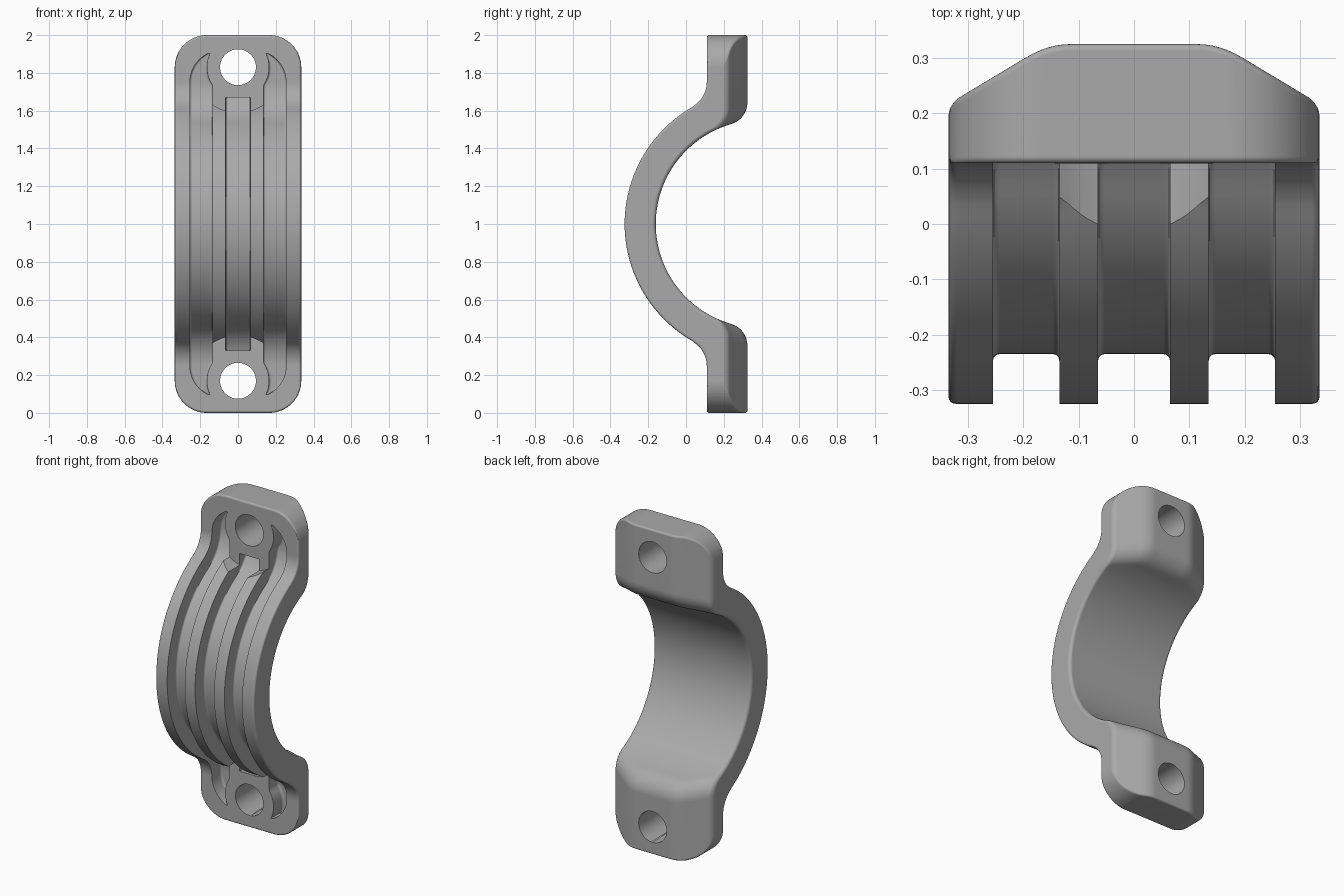
import bpy, bmesh
from math import sin, cos, pi, sqrt, atan2

cube = bpy.data.objects.get("Cube")
if cube:
    bpy.data.objects.remove(cube, do_unlink=True)

# Main dimensions; heights h are measured from the middle, z = 1
HALF_W, CORNER = 0.335, 0.17
AXIS_Y, R_OUT, R_IN = 0.39, 0.715, 0.55
FRONT, BACK = 0.11, 0.325
NECK_Y, NECK_H, NECK_R = -0.04, 0.752, 0.15
NECK_A = atan2(NECK_H, AXIS_Y - NECK_Y)
HOLE_H, DEPTH = 0.83, 0.09


def steps(a, b, n):
    return [a + (b - a) * i / n for i in range(n + 1)]


def arc(cy, cz, r, a, b, n):
    return [(cy + r * cos(t), cz + r * sin(t)) for t in steps(a, b, n)]


def loft(name, rings):
    """Skin a row of closed rings and cap both ends."""
    bm = bmesh.new()
    rows = [[bm.verts.new(p) for p in ring] for ring in rings]
    n = len(rows[0])
    for a, b in zip(rows, rows[1:]):
        for i in range(n):
            j = (i + 1) % n
            bm.faces.new((a[i], a[j], b[j], b[i]))
    bm.faces.new(rows[0])
    bm.faces.new(rows[-1])
    bmesh.ops.recalc_face_normals(bm, faces=bm.faces)
    mesh = bpy.data.meshes.new(name)
    bm.to_mesh(mesh)
    bm.free()
    obj = bpy.data.objects.new(name, mesh)
    bpy.context.collection.objects.link(obj)
    return obj


def edge_round(x, r):
    """How far a rounded side edge has dropped at x."""
    t = max(0.0, x - (HALF_W - r))
    return r - sqrt(max(0.0, r * r - t * t))


def section(x):
    """Side profile at x: arched strap with a flange at each end."""
    ax = abs(x)
    e, e_in = edge_round(ax, 0.012), edge_round(ax, 0.02)
    d, w = ax - 0.155, 0.04
    slope = 0 if d < -w else (d + w) ** 2 / (4 * w) if d < w else d
    yf, yb = FRONT + e, BACK - 0.6 * slope - e_in
    t = max(0.0, ax - (HALF_W - CORNER))
    top = HOLE_H + sqrt(max(0.0, CORNER ** 2 - t * t))
    rc, rb = 0.012, 0.12
    r = R_IN + e_in
    cy = yb - rb
    cz = sqrt((r + rb) ** 2 - (AXIS_Y - cy) ** 2)
    a = atan2(cz, AXIS_Y - cy)
    half = arc(AXIS_Y, 0, R_OUT - e, pi, pi - NECK_A, 26)
    half += arc(NECK_Y, NECK_H, NECK_R + e, -NECK_A, 0, 10)[1:]
    half += arc(yf + rc, top - rc, rc, pi, pi / 2, 4)
    half += arc(yb - rc, top - rc, rc, pi / 2, 0, 4)
    half += arc(cy, cz, rb, 0, -a, 10)
    half += arc(AXIS_Y, 0, r, pi - a, pi, 26)[1:]
    lower = [(y, -h) for y, h in reversed(half[1:-1])]
    return [(x, y, 1 + h) for y, h in half + lower]


# Strap body, skinned across its width
xs = set(steps(0, 0.1, 2) + steps(0.115, 0.195, 8))
xs |= {HALF_W - CORNER + CORNER * sin(t) for t in steps(0.1, pi / 2, 14)}
xs |= {HALF_W - 0.02 + 0.02 * sin(t) for t in steps(0, pi / 2, 5)}
right = []
for x in sorted(xs):
    if not right or x - right[-1] > 0.0004:
        right.append(x)
right[-1] = HALF_W
body = loft("clamp_strap", [section(x) for x in [-x for x in right[:0:-1]] + right])


# Grooves follow the front surface at a constant depth
def floor_y(h):
    h = abs(h)
    r, rn = R_OUT - DEPTH, NECK_R + DEPTH
    if h < r * sin(NECK_A):
        return AXIS_Y - sqrt(r * r - h * h)
    if h < NECK_H:
        return NECK_Y + sqrt(rn * rn - (h - NECK_H) ** 2)
    return FRONT + DEPTH


def side_limits(h):
    """Side groove, narrowing to a crescent around the bolt boss."""
    h = abs(h)
    inner = 0.135 if h < 0.735 else sqrt(0.165 ** 2 - (h - HOLE_H) ** 2)
    outer = 0.255 if h < 0.75 else 0.085 + sqrt(0.17 ** 2 - (h - 0.75) ** 2)
    return inner, outer


def groove(name, limits, end, side=1):
    rings = []
    for h in steps(-end, end, 110):
        a, b = limits(h)
        y, c = floor_y(h), min(0.012, (b - a) * 0.3)
        pts = [(a, -0.6)] + [(a + c - c * cos(t), y - c + c * sin(t)) for t in steps(0, pi / 2, 3)]
        pts += [(b - c + c * sin(t), y - c + c * cos(t)) for t in steps(0, pi / 2, 3)] + [(b, -0.6)]
        rings.append([(side * x, py, 1 + h) for x, py in pts])
    return loft(name, rings)


def cylinder(name, r, h, y0, y1):
    return loft(name, [[(x, y, 1 + h + z) for x, z in arc(0, 0, r, 0, 2 * pi, 64)[:-1]]
                       for y in (y0, y1)])


cutters = [groove("middle_groove", lambda h: (-0.065, 0.065), 0.67)]
for s in (-1, 1):
    cutters.append(groove("side_groove", side_limits, 0.903, s))
    # Bolt hole and the flat seat around it
    cutters.append(cylinder("bolt_seat", 0.24, s * HOLE_H, -0.6, FRONT - 0.0005))
    cutters.append(cylinder("bolt_hole", 0.095, s * HOLE_H, -0.7, 0.7))

for c in cutters:
    c.hide_render = True
    m = body.modifiers.new(c.name, 'BOOLEAN')
    m.operation, m.solver, m.object = 'DIFFERENCE', 'EXACT', c
graph = bpy.context.evaluated_depsgraph_get()
body_mesh = bpy.data.meshes.new_from_object(body.evaluated_get(graph))
body.modifiers.clear()
body.data = body_mesh
for c in cutters:
    bpy.data.objects.remove(c, do_unlink=True)

# Grey finish
grey = bpy.data.materials.new("plain_grey")
grey.use_nodes = True
colour = (0.4, 0.4, 0.4, 1)
grey.diffuse_color = colour
grey.node_tree.nodes["Principled BSDF"].inputs["Base Color"].default_value = colour
body.data.materials.clear()
body.data.materials.append(grey)

# Smooth shading with crisp edges
bpy.ops.object.select_all(action='DESELECT')
body.select_set(True)
bpy.context.view_layer.objects.active = body
bpy.ops.object.shade_smooth_by_angle(angle=0.6)
body.modifiers.new("even_shading", 'WEIGHTED_NORMAL').keep_sharp = True
